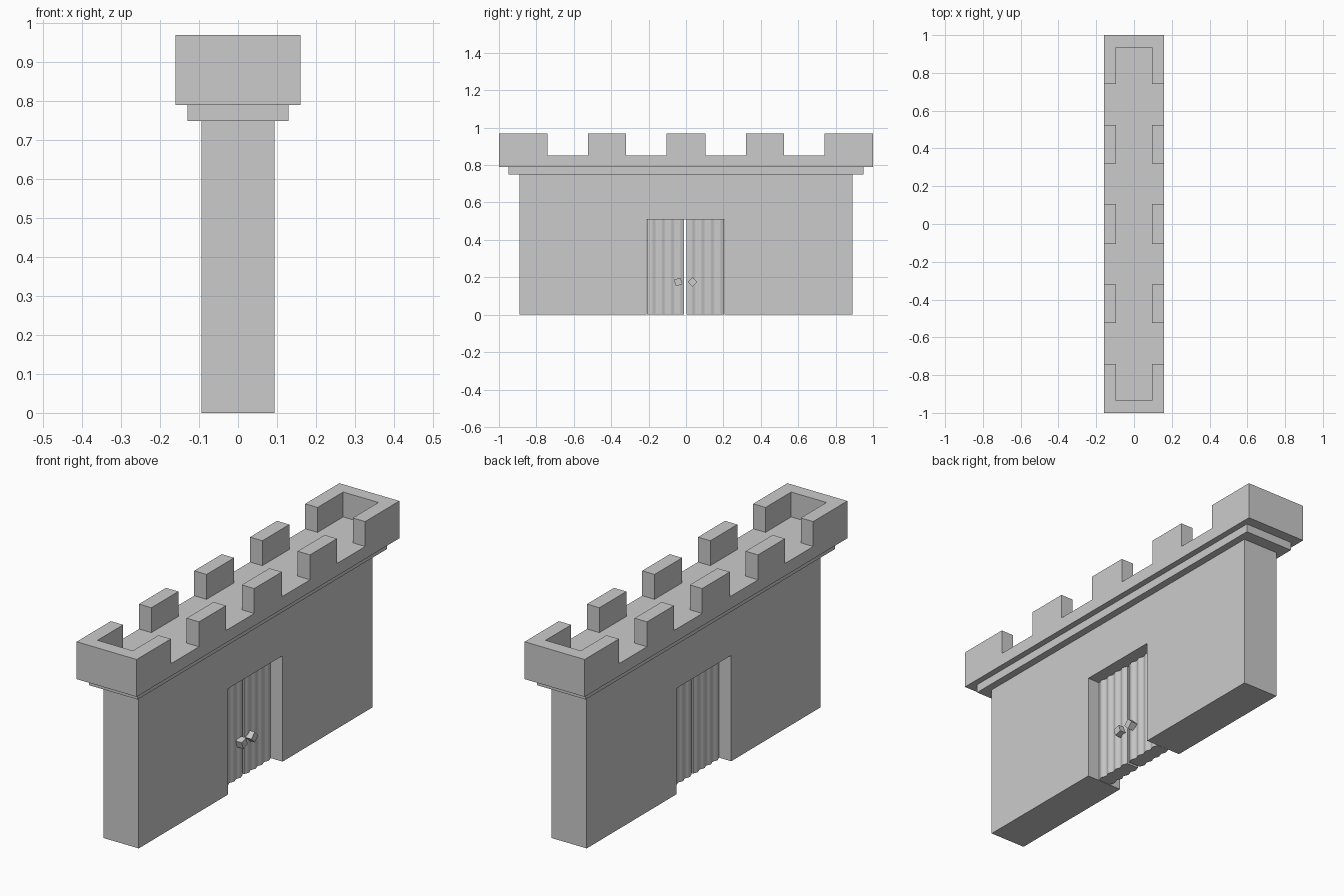
import bpy, bmesh
from math import cos, pi, radians

if "Cube" in bpy.data.objects:
    bpy.data.objects.remove(bpy.data.objects["Cube"])


def prism(name, outline, axis, lo, hi):
    """Extrude a 2D outline along 'x' (outline is y,z) or 'z' (outline is x,y)."""
    place = (lambda p, t: (t, *p)) if axis == 'x' else (lambda p, t: (*p, t))
    bm = bmesh.new()
    a, b = [[bm.verts.new(place(p, t)) for p in outline] for t in (lo, hi)]
    n = len(outline)
    bm.faces.new(a[::-1])
    bm.faces.new(b)
    for i in range(n):
        j = (i + 1) % n
        bm.faces.new((a[i], a[j], b[j], b[i]))
    bmesh.ops.recalc_face_normals(bm, faces=bm.faces)
    mesh = bpy.data.meshes.new(name)
    bm.to_mesh(mesh)
    bm.free()
    ob = bpy.data.objects.new(name, mesh)
    bpy.context.collection.objects.link(ob)
    return ob


def rect(w, d):
    return [(-w, -d), (w, -d), (w, d), (-w, d)]


# Wall with a doorway through it
prism("wall", [(-0.89, 0), (-0.21, 0), (-0.21, 0.51), (0.205, 0.51),
               (0.205, 0), (0.89, 0), (0.89, 0.75), (-0.89, 0.75)], 'x', -0.094, 0.094)

# Stepped ledge under the parapet
prism("ledge", rect(0.13, 0.95), 'z', 0.75, 0.79)

# Parapet: solid block, with walkway and crenel gaps cut in one go
parapet = prism("parapet", rect(0.16, 1.0), 'z', 0.79, 0.97)
half = [(0.094, -0.935)]
for lo, hi in ((-0.74, -0.525), (-0.32, -0.105), (0.105, 0.32), (0.525, 0.74)):
    half += [(0.094, lo), (0.3, lo), (0.3, hi), (0.094, hi)]
half.append((0.094, 0.935))
cutter = prism("walkway_cutter", half + [(-x, -y) for x, y in half], 'z', 0.85, 1.1)
mod = parapet.modifiers.new("crenels", 'BOOLEAN')
mod.operation, mod.solver, mod.object = 'DIFFERENCE', 'EXACT', cutter
bpy.context.view_layer.objects.active = parapet
bpy.ops.object.modifier_apply(modifier=mod.name)
bpy.data.objects.remove(cutter)


# Door leaves with a rippled plank surface on both sides
def leaf(name, y0, y1, planks=4, steps=32):
    side = []
    for i in range(steps + 1):
        t = i / steps
        side.append((0.035 - 0.004 * cos(2 * pi * planks * t), y0 + (y1 - y0) * t))
    ob = prism(name, side + [(-x, y) for x, y in side[::-1]], 'z', 0, 0.508)
    bpy.ops.object.select_all(action='DESELECT')
    ob.select_set(True)
    bpy.context.view_layer.objects.active = ob
    bpy.ops.object.shade_smooth_by_angle(angle=radians(35))


leaf("door_left", -0.208, -0.01)
leaf("door_right", 0.003, 0.204)

# Square knobs on the +x side, each turned differently
for name, y, turn in (("knob_left", -0.042, 18), ("knob_right", 0.035, 45)):
    knob = prism(name, rect(0.018, 0.018), 'x', 0.033, 0.065)
    knob.location = (0, y, 0.175)
    knob.rotation_euler.x = radians(turn)
